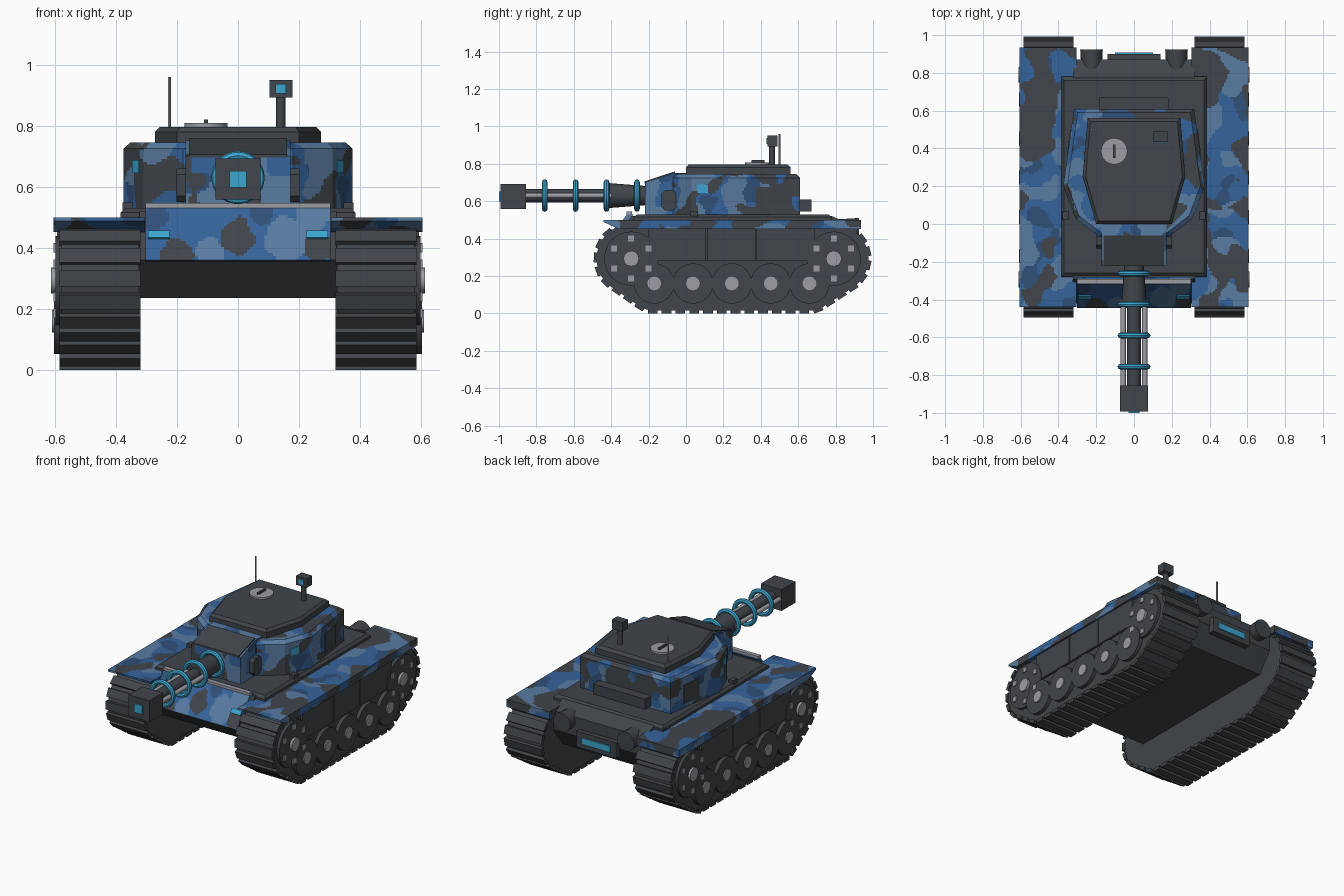
import bpy, bmesh, math
from mathutils import Vector, Matrix, noise

if "Cube" in bpy.data.objects:
    bpy.data.objects.remove(bpy.data.objects["Cube"])


def material(name, rgb):
    m = bpy.data.materials.new(name)
    m.diffuse_color = (*rgb, 1)
    m.use_nodes = True
    m.node_tree.nodes["Principled BSDF"].inputs["Base Color"].default_value = m.diffuse_color
    return m


GREY = material("dark grey", (0.052, 0.060, 0.068))
BLUE = material("camo blue", (0.036, 0.125, 0.330))
PALE = material("camo pale blue", (0.100, 0.200, 0.360))
NAVY = material("camo navy", (0.030, 0.080, 0.190))
STEEL = material("light steel", (0.33, 0.34, 0.37))
CYAN = material("cyan glow", (0.045, 0.380, 0.620))


def finish(name, bm, mat, smooth=False, camo=False):
    bmesh.ops.recalc_face_normals(bm, faces=bm.faces[:])
    if camo:
        paint_camo(bm, camo if isinstance(camo, list) else None)
    me = bpy.data.meshes.new(name)
    bm.to_mesh(me)
    bm.free()
    for m in ([BLUE, PALE, NAVY, GREY] if camo else [mat]):
        me.materials.append(m)
    if smooth:
        me.shade_smooth()
        me.set_sharp_from_angle(angle=math.radians(35))
    ob = bpy.data.objects.new(name, me)
    bpy.context.collection.objects.link(ob)
    return ob


def paint_camo(bm, spots, step=0.0095):
    # cut the surface into small cells, then colour each by spots or layered noise
    for axis in range(3):
        vals = [v.co[axis] for v in bm.verts]
        lo, hi = min(vals), max(vals)
        n = Vector([float(i == axis) for i in range(3)])
        for k in range(1, int((hi - lo) / step)):
            bmesh.ops.bisect_plane(bm, geom=bm.verts[:] + bm.edges[:] + bm.faces[:],
                                   plane_co=n * (lo + k * step + 0.0003), plane_no=n, dist=1e-5)
    for f in bm.faces:
        p = f.calc_center_median()
        q = p + 0.02 * noise.noise_vector(p * 14)
        if spots:
            for x, z, r, index in spots:
                if math.hypot(q.x - x, q.z - z) < r:
                    f.material_index = index
        elif noise.noise(q * 7.5 + Vector((3.3, 8.1, 1.7))) > 0.14:
            f.material_index = 3
        elif noise.noise(q * 8.0 + Vector((21.4, 5.2, 9.6))) > 0.07:
            f.material_index = 1
        elif noise.noise(q * 8.0 + Vector((11.9, 31.5, 4.4))) > 0.15:
            f.material_index = 2


def add_box(bm, x, y, z, rot=None):
    c = Vector((sum(x) / 2, sum(y) / 2, sum(z) / 2))
    m = Matrix.Translation(c) @ (rot or Matrix()) @ Matrix.Diagonal((x[1] - x[0], y[1] - y[0], z[1] - z[0], 1))
    bmesh.ops.create_cube(bm, size=1, matrix=m)


def box(name, x, y, z, mat, rot=None):
    bm = bmesh.new()
    add_box(bm, x, y, z, rot)
    return finish(name, bm, mat)


def add_cyl(bm, a, b, r1, r2=None, seg=24):
    a, b = Vector(a), Vector(b)
    m = Matrix.Translation((a + b) / 2) @ (b - a).to_track_quat('Z', 'Y').to_matrix().to_4x4()
    bmesh.ops.create_cone(bm, cap_ends=True, segments=seg, radius1=r1, radius2=r1 if r2 is None else r2,
                          depth=(b - a).length, matrix=m)


def cyl(name, a, b, r1, mat, r2=None, seg=24):
    bm = bmesh.new()
    add_cyl(bm, a, b, r1, r2, seg)
    return finish(name, bm, mat, smooth=True)


def loft(name, loops, mat, camo=False):
    bm = bmesh.new()
    rings = [[bm.verts.new(p) for p in lp] for lp in loops]
    n = len(rings[0])
    for a, b in zip(rings, rings[1:]):
        for i in range(n):
            bm.faces.new((a[i], a[(i + 1) % n], b[(i + 1) % n], b[i]))
    bm.faces.new(rings[0])
    bm.faces.new(rings[-1])
    return finish(name, bm, mat, camo=camo)


def prism(name, yz, x0, x1, mat, camo=False):
    return loft(name, [[(x, y, z) for y, z in yz] for x in (x0, x1)], mat, camo)


def mirrored(half, z, inset=0.0):
    # half outline (x > 0) to a full closed loop, pulled in towards its middle
    pts = half + [(-x, y) for x, y in reversed(half)]
    return [(x * (1 - inset), 0.26 + (y - 0.26) * (1 - inset), z) for x, y in pts]


# running gear
WHEELS = [-0.17, 0.037, 0.245, 0.453, 0.66]
FRONT, REAR, AXLE = -0.293, 0.79, 0.293
circles = [(FRONT, AXLE, 0.185), (REAR, AXLE, 0.185), (WHEELS[0], 0.16, 0.145), (WHEELS[-1], 0.16, 0.145)]
belt = []
for i in range(64):
    dy, dz = math.cos(i * math.tau / 64 + 0.01), math.sin(i * math.tau / 64 + 0.01)
    cy, cz, r = max(circles, key=lambda c: c[0] * dy + c[1] * dz + c[2])
    belt.append(Vector((0, cy + r * dy, cz + r * dz)))
lengths = [(belt[(i + 1) % 64] - belt[i]).length for i in range(64)]
COUNT = 46
pitch = sum(lengths) / COUNT

for s, side in ((-1, "left"), (1, "right")):
    def X(a, b):
        return tuple(sorted((s * a, s * b)))

    prism(side + "_track_belt", [(p.y, p.z) for p in belt], s * 0.325, s * 0.578, GREY)
    bm = bmesh.new()
    i, base = 0, 0.0
    for k in range(COUNT):
        d = (k + 0.5) * pitch
        while d > base + lengths[i]:
            base += lengths[i]
            i += 1
        t = (belt[(i + 1) % 64] - belt[i]).normalized()
        c = belt[i] + t * (d - base) + Vector((0, t.z, -t.y)) * 0.004
        add_box(bm, X(0.32, 0.585), (c.y - 0.026, c.y + 0.026), (c.z - 0.011, c.z + 0.011),
                Matrix.Rotation(math.atan2(t.z, t.y), 4, 'X'))
    finish(side + "_track_links", bm, GREY)

    discs, hubs = bmesh.new(), bmesh.new()
    for y in WHEELS:
        add_cyl(discs, (s * 0.56, y, 0.16), (s * 0.602, y, 0.16), 0.108)
        add_cyl(hubs, (s * 0.60, y, 0.16), (s * 0.609, y, 0.16), 0.037, seg=12)
    for y in (FRONT, REAR):
        add_cyl(discs, (s * 0.56, y, AXLE), (s * 0.597, y, AXLE), 0.145)
        add_cyl(hubs, (s * 0.59, y, AXLE), (s * 0.612, y, AXLE), 0.042, seg=12)
        for k in range(6):
            a = math.radians(30 + 60 * k)
            by, bz = y + 0.107 * math.cos(a), AXLE + 0.107 * math.sin(a)
            add_box(hubs, X(0.59, 0.604), (by - 0.016, by + 0.016), (bz - 0.016, bz + 0.016))
    finish(side + "_wheels", discs, GREY, smooth=True)
    finish(side + "_hubs_and_bolts", hubs, STEEL, smooth=True)

    # side skirts above the road wheels
    for y0, y1 in ((-0.2, 0.107), (0.113, 0.372), (0.378, 0.69)):
        box(side + "_skirt_panel", X(0.56, 0.593), (y0, y1), (0.28, 0.455), GREY)

    prism(side + "_fender", [(-0.44, 0.488), (-0.44, 0.5), (0.935, 0.5), (0.935, 0.452), (-0.36, 0.452)],
          s * 0.305, s * 0.605, BLUE, camo=True)
    cyl(side + "_exhaust", (s * 0.225, 0.76, 0.45), (s * 0.225, 0.925, 0.45), 0.05, GREY, r2=0.06)
    box(side + "_deck_block", X(0.345, 0.378), (0.025, 0.065), (0.52, 0.548), GREY)

    # turret side details
    box(side + "_turret_lamp", (s * 0.333 - 0.004, s * 0.333 + 0.004), (0.06, 0.12), (0.645, 0.688), CYAN,
        Matrix.Rotation(-s * math.atan2(0.062, 0.17), 4, 'Z'))
    yc = 0.435
    xc = 0.372 - (yc - 0.2) * 0.055 / 0.41
    box(side + "_turret_side_plate", (s * xc - 0.006, s * xc + 0.006), (0.37, 0.50), (0.555, 0.675), GREY,
        Matrix.Rotation(s * math.atan2(0.055, 0.41), 4, 'Z'))
    prism(side + "_mantlet_cheek", [(-0.13, 0.57), (-0.13, 0.64), (-0.11, 0.66), (-0.07, 0.66),
                                    (-0.05, 0.64), (-0.05, 0.57), (-0.07, 0.55), (-0.11, 0.55)],
          s * 0.16, s * 0.202, GREY)
    # headlamps lying on the sloped front plate
    box(side + "_headlamp", X(0.225, 0.295), (-0.3915, -0.3835), (0.428, 0.458), CYAN,
        Matrix.Rotation(-math.atan2(0.13, 0.17), 4, 'X'))
    cyl(side + "_barrel_rod", (s * 0.057, -0.40, 0.63), (s * 0.057, -0.86, 0.63), 0.014, STEEL, seg=12)

# hull
prism("hull", [(-0.30, 0.235), (-0.42, 0.36), (-0.29, 0.52), (0.78, 0.52), (0.87, 0.48), (0.87, 0.36), (0.78, 0.235)],
      -0.322, 0.322, GREY)
SPOTS = [(0.0, 0.44, 0.055, 3), (0.16, 0.43, 0.075, 1), (0.25, 0.51, 0.06, 1), (-0.09, 0.38, 0.05, 1),
         (-0.2, 0.37, 0.05, 3), (0.26, 0.40, 0.045, 3), (-0.27, 0.49, 0.04, 2), (0.08, 0.52, 0.04, 2)]
prism("front_plate", [(-0.445, 0.36), (-0.315, 0.53), (-0.28, 0.53), (-0.41, 0.355)], -0.303, 0.303, BLUE, camo=SPOTS)
box("front_trim", (-0.303, 0.303), (-0.318, -0.29), (0.53, 0.546), STEEL)
loft("deck", [[(x, y, z) for x, y in ((-w, -0.28 + e), (w, -0.28 + e), (w, 0.78 - e), (-w, 0.78 - e))]
              for z, w, e in ((0.49, 0.385, 0), (0.515, 0.385, 0), (0.53, 0.37, 0.02))], GREY)
box("rear_panel", (-0.14, 0.14), (0.86, 0.90), (0.31, 0.41), GREY)
box("rear_light", (-0.10, 0.10), (0.899, 0.907), (0.34, 0.38), CYAN)

# turret
body = [(0.18, -0.07), (0.31, 0.03), (0.375, 0.20), (0.318, 0.61)]
loft("turret_body", [mirrored(body, 0.52), mirrored(body, 0.725), mirrored(body, 0.745, 0.06)], BLUE, camo=True)
roof = [(0.20, 0.0), (0.272, 0.25), (0.245, 0.56)]
loft("turret_roof", [mirrored(roof, 0.74), mirrored(roof, 0.78), mirrored(roof, 0.796, 0.06)], GREY)
box("turret_rear_bin", (-0.183, 0.183), (0.59, 0.67), (0.545, 0.61), GREY)
prism("mantlet", [(-0.22, 0.53), (-0.22, 0.70), (-0.06, 0.752), (0.03, 0.752), (0.03, 0.53)],
      -0.172, 0.172, BLUE, camo=True)
prism("mantlet_top_plate", [(-0.222, 0.695), (-0.222, 0.706), (-0.06, 0.759), (-0.06, 0.745)], -0.16, 0.16, GREY)

# roof fittings
cyl("hatch", (-0.105, 0.385, 0.79), (-0.105, 0.385, 0.808), 0.07, STEEL)
box("hatch_handle", (-0.111, -0.099), (0.35, 0.42), (0.805, 0.82), GREY)
cyl("periscope_post", (0.14, 0.46, 0.79), (0.14, 0.46, 0.90), 0.016, GREY, seg=12)
box("periscope_head", (0.103, 0.178), (0.435, 0.49), (0.893, 0.95), GREY)
box("periscope_lens", (0.123, 0.158), (0.43, 0.437), (0.906, 0.937), CYAN)
cyl("antenna", (-0.225, 0.50, 0.78), (-0.225, 0.50, 0.96), 0.005, STEEL, seg=8)

# gun
cyl("barrel_sleeve", (0, -0.20, 0.63), (0, -0.43, 0.63), 0.050, GREY, r2=0.068)
cyl("barrel_core", (0, -0.42, 0.63), (0, -0.87, 0.63), 0.036, GREY)
box("muzzle", (-0.073, 0.073), (-0.992, -0.855), (0.558, 0.693), GREY)
box("muzzle_lens", (-0.028, 0.028), (-1.0, -0.991), (0.597, 0.652), CYAN)
bm = bmesh.new()
N, M = 32, 8
for y in (-0.755, -0.59, -0.425, -0.262):
    grid = []
    for i in range(N):
        a = i * math.tau / N
        ring = []
        for j in range(M):
            b = j * math.tau / M
            r = 0.072 + 0.015 * math.cos(b)
            ring.append(bm.verts.new((r * math.cos(a), y + 0.015 * math.sin(b), 0.63 + r * math.sin(a))))
        grid.append(ring)
    for i in range(N):
        for j in range(M):
            a, b, k = grid[i], grid[(i + 1) % N], (j + 1) % M
            bm.faces.new((a[j], b[j], b[k], a[k]))
finish("barrel_rings", bm, CYAN, smooth=True)
